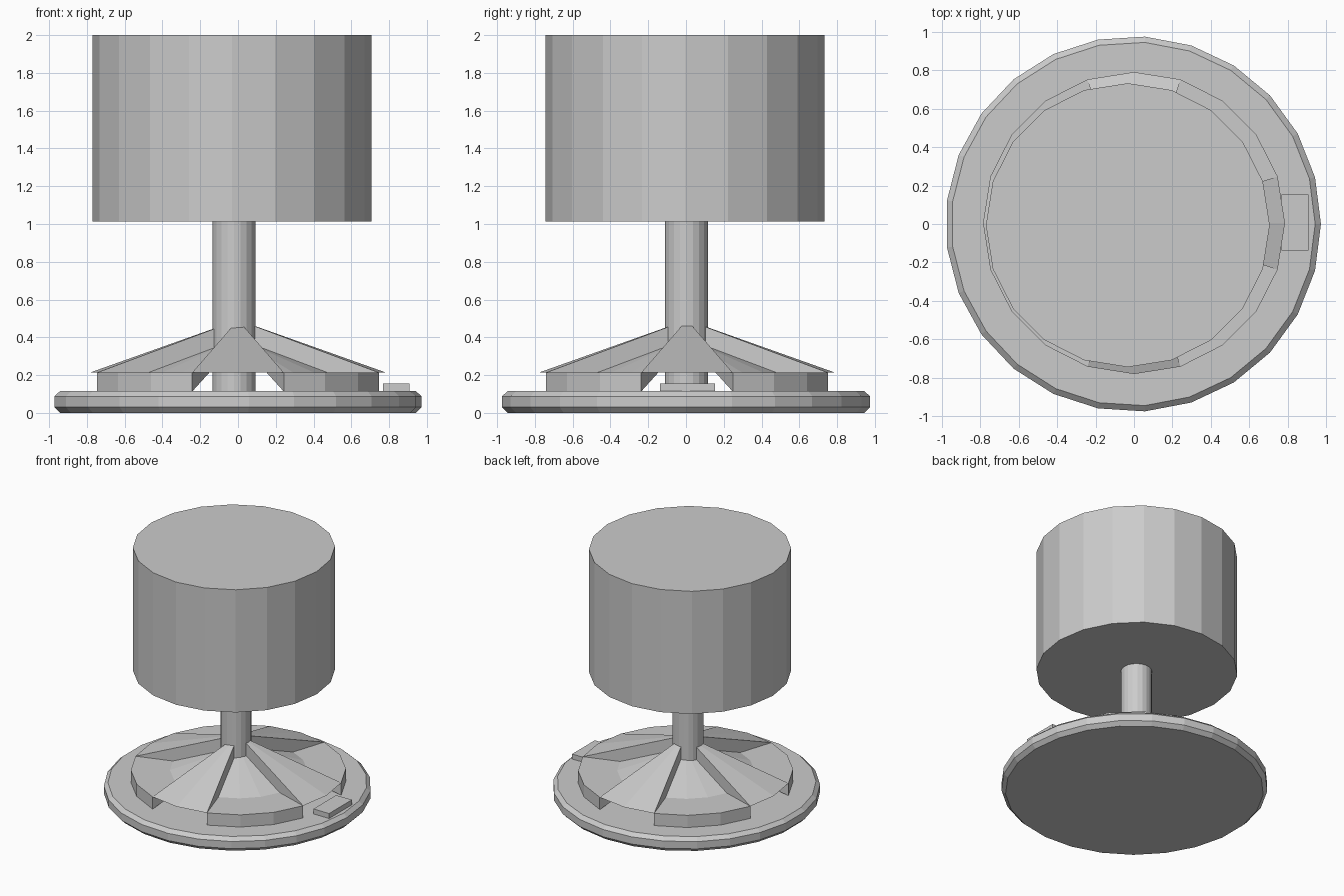
import bpy
import bmesh
from math import cos, sin, pi, radians

cube = bpy.data.objects.get("Cube")
if cube:
    bpy.data.objects.remove(cube, do_unlink=True)

grey = bpy.data.materials.new("plain_grey")
grey.use_nodes = True
colour = (0.6, 0.6, 0.6, 1)
grey.diffuse_color = colour
grey.node_tree.nodes["Principled BSDF"].inputs["Base Color"].default_value = colour


def finish(name, bm):
    """Turn a bmesh into a flat shaded grey object."""
    bmesh.ops.recalc_face_normals(bm, faces=bm.faces)
    mesh = bpy.data.meshes.new(name)
    bm.to_mesh(mesh)
    bm.free()
    mesh.materials.append(grey)
    obj = bpy.data.objects.new(name, mesh)
    bpy.context.collection.objects.link(obj)
    return obj


def lathe(name, profile, sides, cx=0, cy=0):
    """Stack polygon rings of (radius, height) and cap both ends."""
    bm = bmesh.new()
    rings = [[bm.verts.new((cx + r * cos(2 * pi * i / sides),
                            cy + r * sin(2 * pi * i / sides), z))
              for i in range(sides)] for r, z in profile]
    for a, b in zip(rings, rings[1:]):
        for i in range(sides):
            j = (i + 1) % sides
            bm.faces.new((a[i], a[j], b[j], b[i]))
    bm.faces.new(rings[0])
    bm.faces.new(rings[-1])
    return finish(name, bm)


def sector(name, profile, start, segments, cy=0.005):
    """Sweep a closed (radius, height) profile in steps of 18 degrees."""
    bm = bmesh.new()
    cuts = []
    for k in range(segments + 1):
        a = radians(start + 18 * k)
        cuts.append([bm.verts.new((r * cos(a), cy + r * sin(a), z)) for r, z in profile])
    n = len(profile)
    for a, b in zip(cuts, cuts[1:]):
        for i in range(n):
            j = (i + 1) % n
            bm.faces.new((a[i], a[j], b[j], b[i]))
    bm.faces.new(cuts[0])
    bm.faces.new(cuts[-1])
    return finish(name, bm)


# Chamfered base plate, post and drum
lathe("base_plate", [(0.946, 0), (0.976, 0.03), (0.976, 0.088), (0.946, 0.115)], 25, -0.004)
lathe("post", [(0.114, 0.11), (0.114, 1.02)], 20, -0.021, 0.003)
lathe("drum", [(0.738, 1.012), (0.738, 2)], 20, -0.032, -0.006)

# Pleated support cone: raised ribs alternating with lower rimmed panels
rib = [(0.785, 0.213), (0.09, 0.46), (0.09, 0.36), (0.5, 0.213)]
panel = [(0.785, 0.113), (0.785, 0.213), (0.5, 0.213), (0.09, 0.36), (0.09, 0.35)]
for i, side in enumerate(("left", "back", "right", "front")):
    sector("rib_" + side, rib, 90 * i - 18, 2)
    sector("panel_after_" + side, panel, 90 * i + 18, 3)

# Small tab resting on the base
bm = bmesh.new()
bmesh.ops.create_cube(bm, size=1)
for v in bm.verts:
    v.co.x = 0.838 + v.co.x * 0.14
    v.co.y = 0.008 + v.co.y * 0.29
    v.co.z = 0.133 + v.co.z * 0.044
finish("tab", bm)
